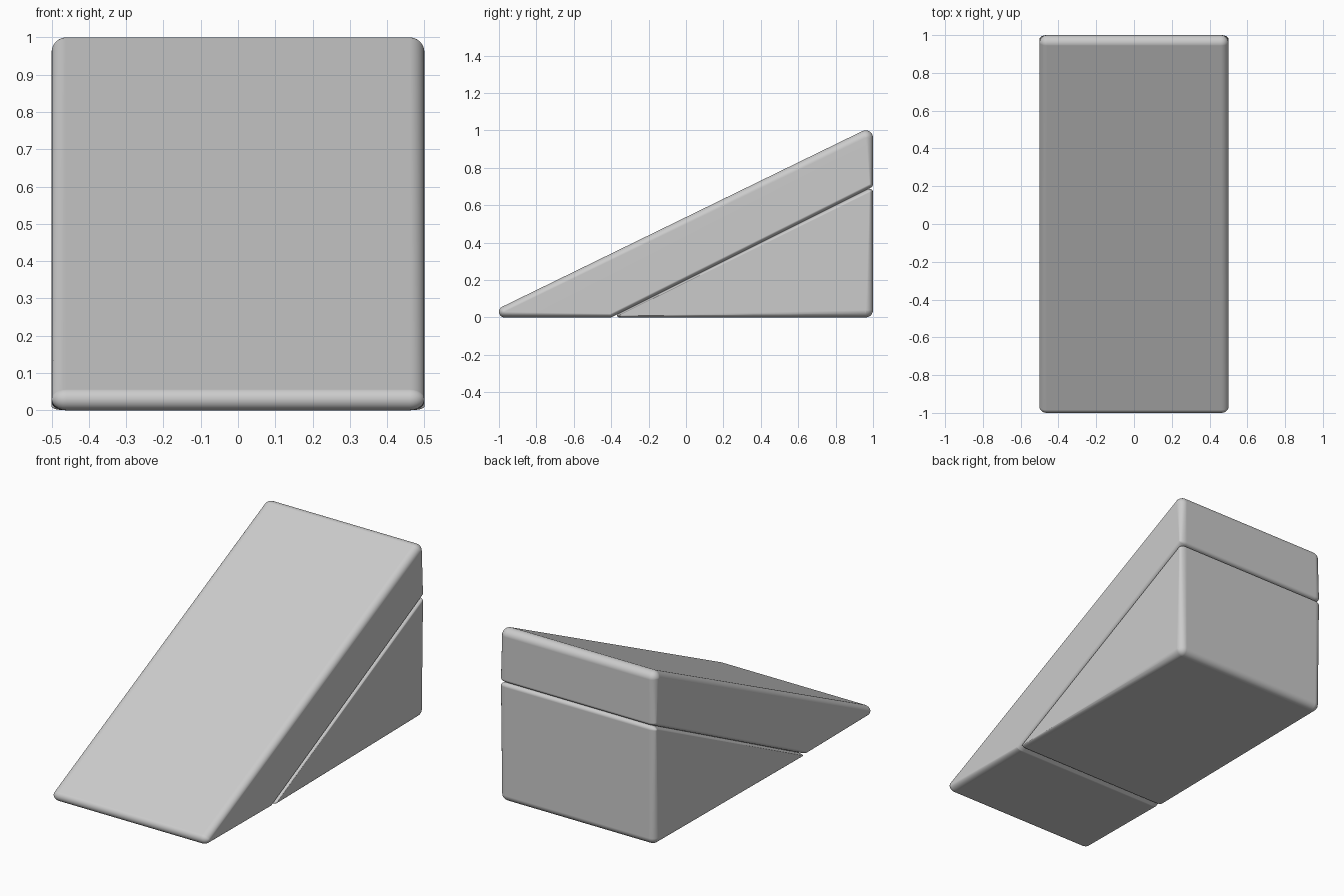
import bpy, bmesh
from math import sin, cos, pi, radians

if "Cube" in bpy.data.objects:
    bpy.data.objects.remove(bpy.data.objects["Cube"])

HALF_W = 0.5      # half width of both blocks
SIDE_R = 0.04     # rounding depth at the left and right faces


def rounded_block(name, corners, ring=48, lat=6):
    """Convex block wrapped around rounded corners given as (y, z, radius)."""
    bm = bmesh.new()
    for y, z, r in corners:
        for side in (-1, 1):
            for i in range(lat + 1):
                a = i * pi / 2 / lat
                x = side * (HALF_W - SIDE_R + SIDE_R * sin(a))
                rr = r * cos(a)
                if i == lat:
                    bm.verts.new((x, y, z))
                    continue
                for k in range(ring):
                    t = 2 * pi * k / ring
                    bm.verts.new((x, y + rr * cos(t), z + rr * sin(t)))
    res = bmesh.ops.convex_hull(bm, input=bm.verts[:])
    junk = {g for g in res["geom_interior"] + res["geom_unused"]
            if isinstance(g, bmesh.types.BMVert)}
    bmesh.ops.delete(bm, geom=list(junk), context='VERTS')
    bmesh.ops.dissolve_limit(bm, angle_limit=radians(0.5),
                             verts=bm.verts[:], edges=bm.edges[:])
    bmesh.ops.recalc_face_normals(bm, faces=bm.faces[:])
    me = bpy.data.meshes.new(name)
    bm.to_mesh(me)
    bm.free()
    ob = bpy.data.objects.new(name, me)
    bpy.context.collection.objects.link(ob)
    for p in me.polygons:
        p.use_smooth = True
    wn = ob.modifiers.new("flat_faces", 'WEIGHTED_NORMAL')
    wn.keep_sharp = True
    return ob


# sloping ramp slab: nose, underside bend, lower back edge, top back edge
rounded_block("ramp_slab", [(-0.97, 0.03, 0.03), (-0.405, 0.02, 0.02),
                            (0.98, 0.712, 0.02), (0.96, 0.96, 0.04)])

# supporting wedge underneath: front tip, bottom back edge, top back edge
rounded_block("base_wedge", [(-0.358, 0.01, 0.01), (0.96, 0.04, 0.04),
                             (0.98, 0.668, 0.02)])
